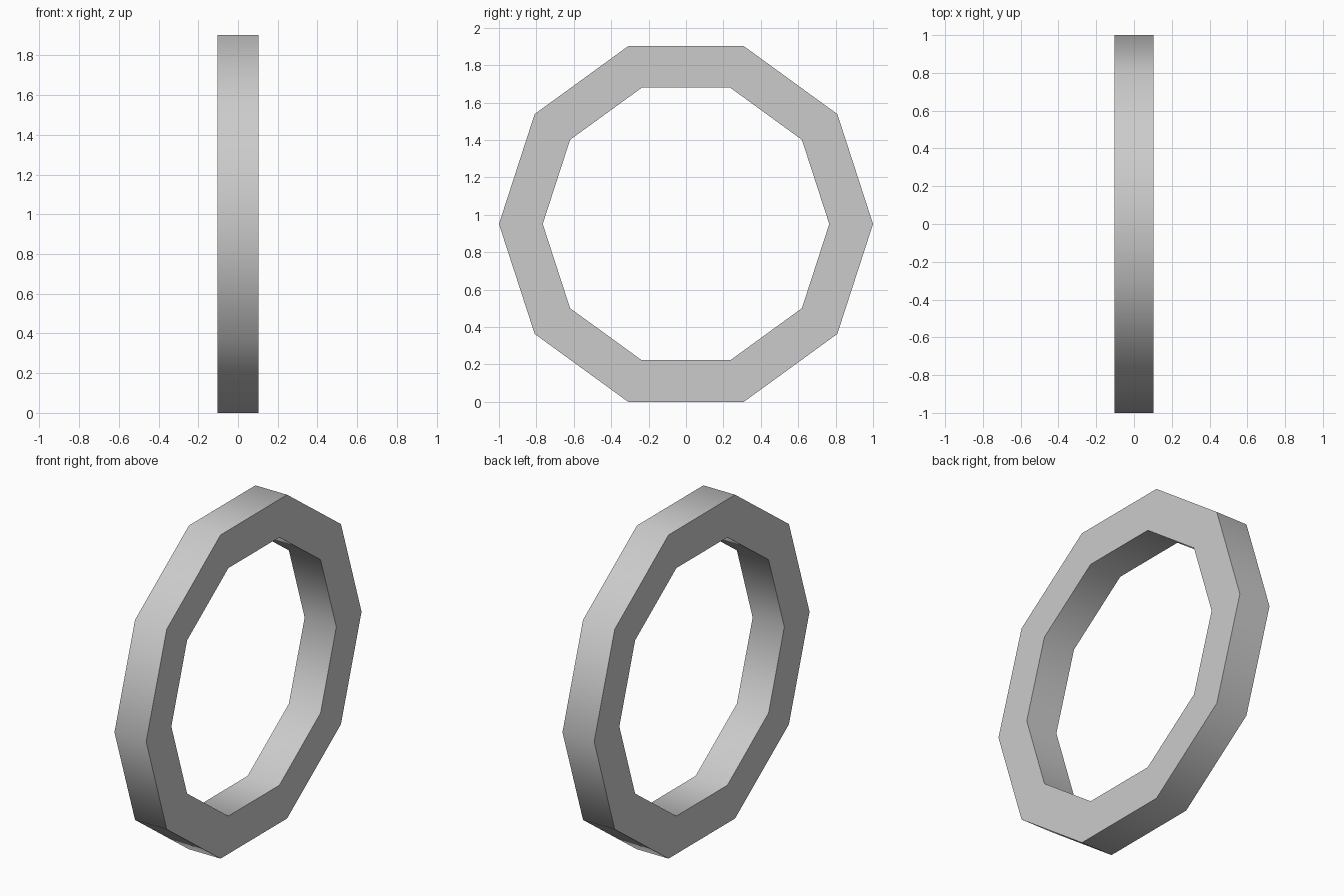
import bpy
import bmesh
import math

if "Cube" in bpy.data.objects:
    bpy.data.objects.remove(bpy.data.objects["Cube"])

SIDES = 10
OUTER, INNER, HALF_WIDTH = 1.0, 0.766, 0.103
CENTRE_Z = OUTER * math.cos(math.pi / SIDES)   # lower flat rests on the ground

bm = bmesh.new()


def decagon(radius, x):
    """Ten-sided loop in the YZ plane with corners on the y axis."""
    return [bm.verts.new((x,
                          radius * math.cos(2 * math.pi * i / SIDES),
                          CENTRE_Z + radius * math.sin(2 * math.pi * i / SIDES)))
            for i in range(SIDES)]


# Rectangular cross-section swept around the ring
loops = [decagon(r, x) for r, x in ((OUTER, -HALF_WIDTH), (OUTER, HALF_WIDTH),
                                    (INNER, HALF_WIDTH), (INNER, -HALF_WIDTH))]
for k in range(4):
    a, b = loops[k], loops[(k + 1) % 4]
    for i in range(SIDES):
        j = (i + 1) % SIDES
        bm.faces.new((a[i], a[j], b[j], b[i]))
bmesh.ops.recalc_face_normals(bm, faces=bm.faces[:])

mesh = bpy.data.meshes.new("ring")
bm.to_mesh(mesh)
bm.free()
ring = bpy.data.objects.new("ring", mesh)
bpy.context.collection.objects.link(ring)

# Smooth around the rim, sharp at the side faces
bpy.context.view_layer.objects.active = ring
ring.select_set(True)
bpy.ops.object.shade_smooth_by_angle(angle=math.radians(45))
